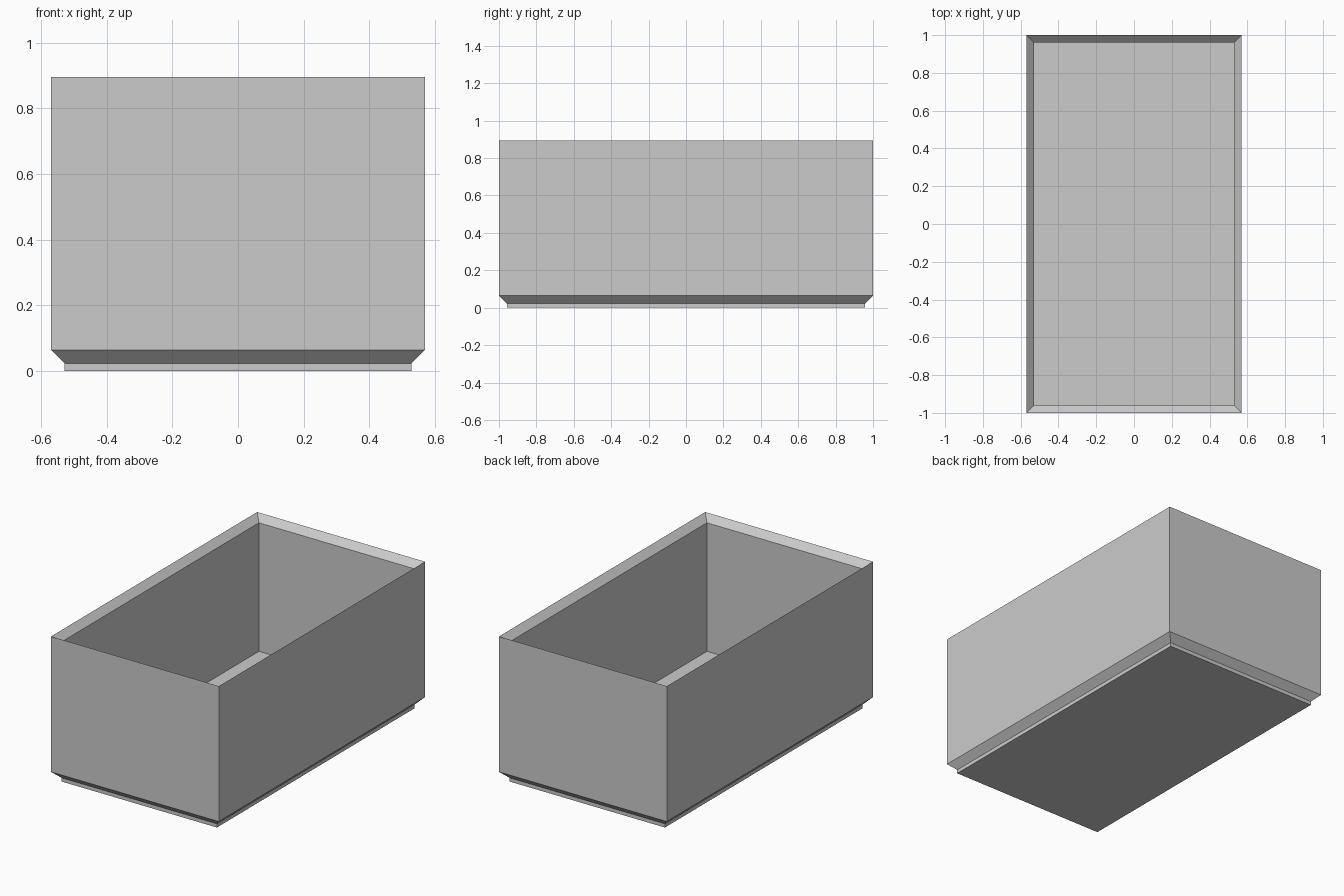
import bpy, bmesh

if "Cube" in bpy.data.objects:
    bpy.data.objects.remove(bpy.data.objects["Cube"])

HX, HY = 0.57, 1.0          # outer half sizes
IN = 0.04                   # inset of foot and cavity walls

# (inset, height) profile, from the underside up the outside and down the inside
PROFILE = [
    (0.042, 0.0), (0.042, 0.023),     # foot
    (0.0, 0.064), (0.0, 0.895),       # chamfer and outer wall
    (IN, 0.855), (IN, 0.066),         # sloped rim and inner wall
]


def ring(bm, inset, z):
    x, y = HX - inset, HY - inset
    return [bm.verts.new((sx * x, sy * y, z))
            for sx, sy in ((-1, -1), (1, -1), (1, 1), (-1, 1))]


# Open stacking bin: rectangular rings joined along the profile
bm = bmesh.new()
rings = [ring(bm, i, z) for i, z in PROFILE]
for a, b in zip(rings, rings[1:]):
    for k in range(4):
        n = (k + 1) % 4
        bm.faces.new((a[k], a[n], b[n], b[k]))
bm.faces.new(rings[0][::-1])          # underside
bm.faces.new(rings[-1])               # inner floor
bmesh.ops.recalc_face_normals(bm, faces=bm.faces)

mesh = bpy.data.meshes.new("storage_bin")
bm.to_mesh(mesh)
bm.free()

grey = bpy.data.materials.new("light grey")
grey.diffuse_color = (0.6, 0.6, 0.6, 1)
grey.use_nodes = True
grey.node_tree.nodes["Principled BSDF"].inputs["Base Color"].default_value = grey.diffuse_color
mesh.materials.append(grey)
bpy.context.collection.objects.link(bpy.data.objects.new("storage_bin", mesh))
